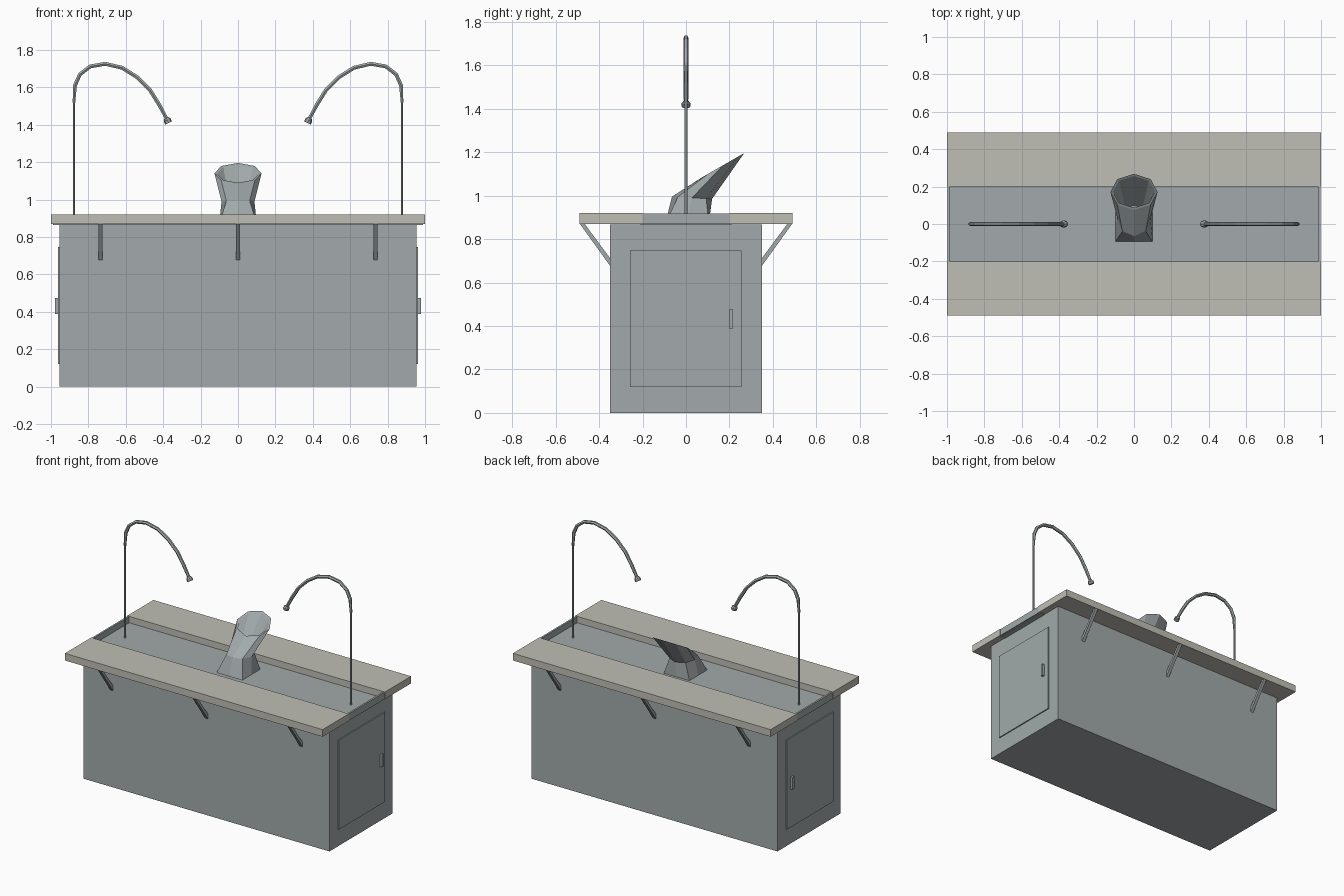
import bpy, bmesh, math
from mathutils import Vector

cube = bpy.data.objects.get("Cube")
if cube:
    bpy.data.objects.remove(cube, do_unlink=True)


def material(name, rgb):
    m = bpy.data.materials.new(name)
    m.use_nodes = True
    color = (*rgb, 1)
    m.diffuse_color = color
    m.node_tree.nodes["Principled BSDF"].inputs["Base Color"].default_value = color
    return m


steel = material("steel grey", (0.36, 0.40, 0.405))
stone = material("worktop beige", (0.53, 0.52, 0.46))


def finish(name, bm, mat):
    bmesh.ops.recalc_face_normals(bm, faces=bm.faces[:])
    mesh = bpy.data.meshes.new(name)
    bm.to_mesh(mesh)
    bm.free()
    mesh.materials.append(mat)
    ob = bpy.data.objects.new(name, mesh)
    bpy.context.collection.objects.link(ob)
    return ob


def box(name, lo, hi, mat):
    bm = bmesh.new()
    bmesh.ops.create_cube(bm, size=1)
    for v in bm.verts:
        v.co = [a + (b - a) * (c + 0.5) for a, b, c in zip(lo, hi, v.co)]
    return finish(name, bm, mat)


def loft(name, rings, mat):
    """Skin a list of equal point rings and cap both ends."""
    bm = bmesh.new()
    rows = [[bm.verts.new(p) for p in ring] for ring in rings]
    n = len(rows[0])
    for a, b in zip(rows, rows[1:]):
        for i in range(n):
            j = (i + 1) % n
            bm.faces.new((a[i], a[j], b[j], b[i]))
    bm.faces.new(rows[0])
    bm.faces.new(rows[-1])
    return finish(name, bm, mat)


def tube(name, path, radii, mat, sides=6):
    """Sweep a polygon along a path lying in the XZ plane."""
    pts = [Vector((x, 0, z)) for x, z in path]
    rings = []
    for i, p in enumerate(pts):
        t = (pts[min(i + 1, len(pts) - 1)] - pts[max(i - 1, 0)]).normalized()
        side = Vector((0, 1, 0))
        up = t.cross(side)
        angles = [2 * math.pi * k / sides for k in range(sides)]
        rings.append([p + radii[i] * (side * math.cos(a) + up * math.sin(a)) for a in angles])
    return loft(name, rings, mat)


# Cabinet and basin floor
box("cabinet", (-0.955, -0.35, 0), (0.955, 0.35, 0.868), steel)
box("basin_floor", (-0.99, -0.21, 0.865), (0.99, 0.21, 0.875), steel)

for s, side in ((1, "left"), (-1, "right")):
    # End wall of the basin, door and handle
    x0, x1 = sorted((s * 0.985, s * 0.998))
    box(side + "_basin_end", (x0, -0.2, 0.87), (x1, 0.2, 0.918), steel)
    x0, x1 = sorted((s * 0.95, s * 0.963))
    box(side + "_door", (x0, -0.257, 0.12), (x1, 0.255, 0.747), steel)
    x0, x1 = sorted((s * 0.96, s * 0.979))
    box(side + "_door_handle", (x0, 0.197, 0.388), (x1, 0.217, 0.475), steel)

    # Thin riser pipe, curved hose and flared nozzle
    tube(side + "_riser_pipe", [(s * 0.877, 0.87), (s * 0.877, 1.6)], [0.007] * 2, steel)
    arch = [(0.877, 1.52), (0.872, 1.61), (0.845, 1.67), (0.79, 1.712), (0.71, 1.726),
            (0.62, 1.705), (0.54, 1.655), (0.47, 1.585), (0.42, 1.505), (0.38, 1.43)]
    hose = [(s * x, z) for x, z in arch]
    tube(side + "_hose", hose, [0.008] + [0.012] * 8 + [0.010], steel)
    tip = [(s * 0.384, 1.437), (s * 0.379, 1.426), (s * 0.371, 1.410)]
    tube(side + "_nozzle", tip, [0.011, 0.020, 0.020], steel, 8)

# Worktop slabs on steel rails, with slanted brackets beneath
for s, side in ((-1, "front"), (1, "back")):
    y0, y1 = sorted((s * 0.2, s * 0.49))
    box(side + "_worktop", (-1, y0, 0.895), (1, y1, 0.92), stone)
    box(side + "_worktop_rail", (-1, y0, 0.87), (1, y1, 0.895), stone)
    profile = [(0.49, 0.872), (0.468, 0.872), (0.348, 0.71), (0.348, 0.675)]
    for i, x in enumerate((-0.735, 0, 0.735)):
        rings = [[(x + w, s * y, z) for y, z in profile] for w in (-0.011, 0.011)]
        loft(f"{side}_bracket_{i + 1}", rings, steel)


def spout_ring(rx, y_front, z_front, y_back, z_back, diagonal=math.sqrt(0.5)):
    """Eight-point ring tilted between a front and a back point."""
    pts = []
    for k in range(8):
        a = k * math.pi / 4
        u, v = math.cos(a), math.sin(a)
        if k % 2:
            u, v = math.copysign(diagonal, u), math.copysign(diagonal, v)
        f = (v + 1) / 2
        pts.append((rx * u, y_front + (y_back - y_front) * f, z_front + (z_back - z_front) * f))
    return pts


# Square-footed leaning funnel with an open eight-sided mouth
loft("funnel", [
    spout_ring(0.1, -0.095, 0.872, 0.105, 0.872, 1),
    spout_ring(0.088, -0.065, 0.995, 0.12, 0.985),
    spout_ring(0.126, 0.075, 1.085, 0.268, 1.196),
    spout_ring(0.112, 0.087, 1.09, 0.256, 1.188),
    spout_ring(0.065, 0.0, 0.99, 0.1, 0.99),
], steel)
